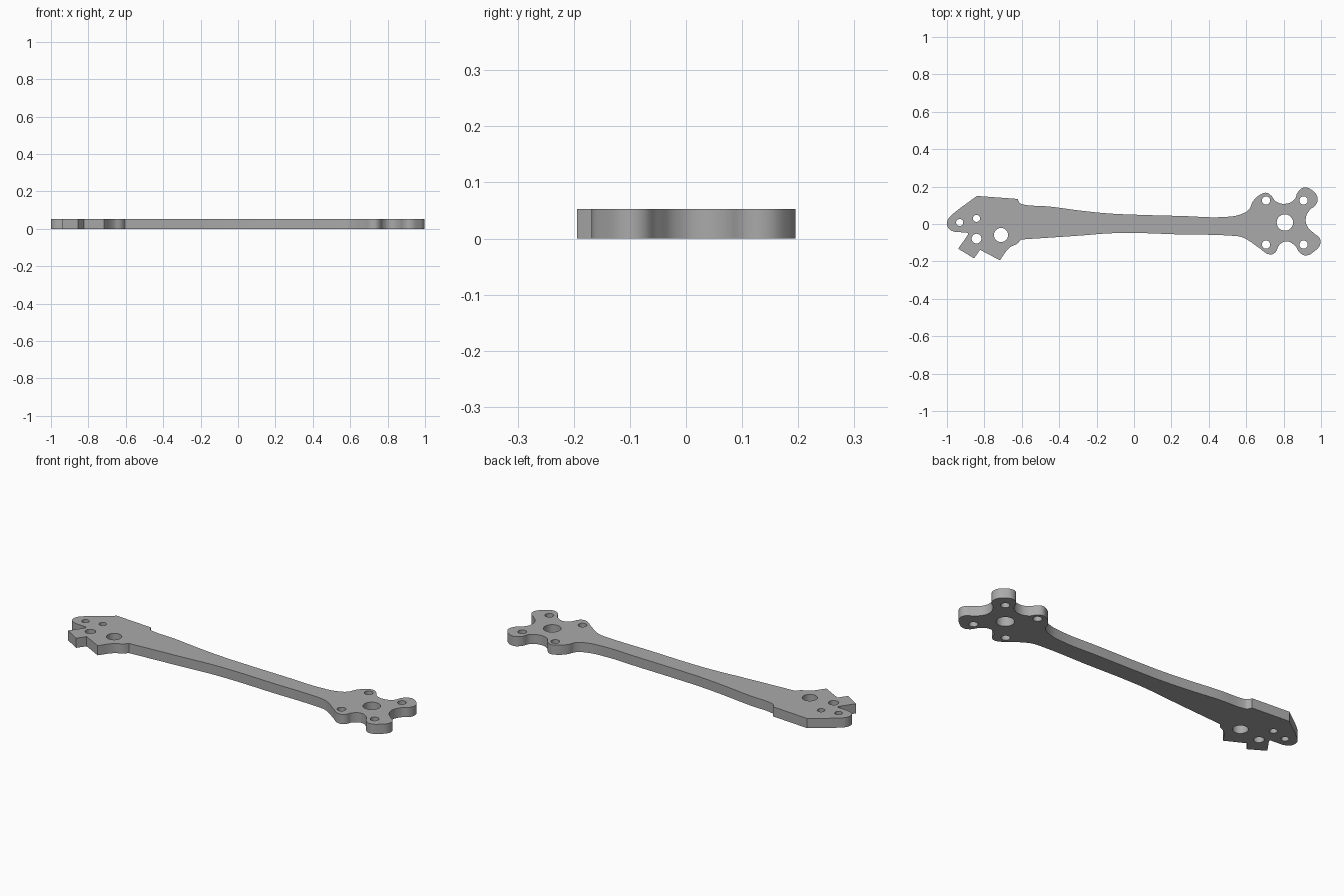
import bpy
import math

THICKNESS = 0.053

default_cube = bpy.data.objects.get("Cube")
if default_cube:
    bpy.data.objects.remove(default_cube, do_unlink=True)


def make_material(name, colour):
    material = bpy.data.materials.new(name)
    material.use_nodes = True
    material.diffuse_color = colour
    material.node_tree.nodes["Principled BSDF"].inputs["Base Color"].default_value = colour
    return material


def add_outline(curve, sections):
    """One closed bezier outline; each section is either smooth or made of sharp corners."""
    points = [(point, handle) for handle, section in sections for point in section]
    spline = curve.splines.new("BEZIER")
    spline.bezier_points.add(len(points) - 1)
    spline.use_cyclic_u = True
    spline.resolution_u = 6
    for knot, ((x, y), handle) in zip(spline.bezier_points, points):
        knot.co = (x, y, 0)
        knot.handle_left_type = knot.handle_right_type = handle


def add_hole(curve, x, y, radius, sides=32):
    spline = curve.splines.new("POLY")
    spline.points.add(sides - 1)
    spline.use_cyclic_u = True
    for i, point in enumerate(spline.points):
        angle = math.tau * i / sides
        point.co = (x + radius * math.cos(angle), y + radius * math.sin(angle), 0, 1)


SMOOTH, SHARP = "AUTO", "VECTOR"

# Clamp end: rounded tip, then the straight shoulder above
tip = [(-.973, -.037), (-.994, -.02), (-1, .003), (-.994, .026), (-.978, .045)]
shoulder = [(-.84, .15), (-.622, .134)]
step = [(-.612, .114), (-.595, .105)]

# Slender arm, back edge
arm_back = [(-.45, .093), (-.29, .072), (-.13, .056), (0, .05), (.25, .043), (.49, .038)]

# Motor plate: four rounded lugs with scooped gaps
plate = [
    (.565, .05), (.615, .078), (.635, .12), (.675, .157), (.708, .167), (.735, .15),
    (.757, .122), (.807, .108), (.857, .13), (.877, .172), (.91, .195), (.953, .18),
    (.981, .142), (.973, .104), (.937, .072), (.918, .025), (.93, -.018), (.963, -.05),
    (.994, -.078), (.995, -.11), (.963, -.147), (.92, -.168), (.888, -.155),
    (.86, -.115), (.813, -.093), (.775, -.115), (.757, -.15), (.73, -.163),
    (.665, -.125), (.62, -.093), (.575, -.07),
]

# Slender arm, front edge
arm_front = [(.51, -.062), (.25, -.056), (0, -.048), (-.13, -.05), (-.29, -.062)]

# Clamp end: notched front edge
scoop = [(-.605, -.083), (-.623, -.104), (-.663, -.125)]
notches = [(-.717, -.194), (-.823, -.138), (-.855, -.184), (-.94, -.132), (-.893, -.065)]
slot = [(-.888, -.05), (-.905, -.046)]

curve = bpy.data.curves.new("arm_plate", "CURVE")
curve.dimensions = "2D"
curve.fill_mode = "BOTH"
curve.extrude = THICKNESS / 2
add_outline(curve, [
    (SMOOTH, tip), (SHARP, shoulder), (SMOOTH, step), (SMOOTH, arm_back),
    (SMOOTH, plate), (SMOOTH, arm_front), (SHARP, scoop[:1]), (SMOOTH, scoop[1:]),
    (SHARP, notches), (SMOOTH, slot),
])

# Clamp bolt holes
add_hole(curve, -.932, .008, .019)
add_hole(curve, -.842, .03, .019)
add_hole(curve, -.842, -.078, .026)
add_hole(curve, -.711, -.059, .038)

# Motor shaft hole and its four bolt holes
add_hole(curve, .807, .008, .044)
for x in (.706, .907):
    for y in (.126, -.11):
        add_hole(curve, x, y, .022)

# Turn the filled profile into a mesh plate standing on the ground
arm = bpy.data.objects.new("arm_plate", curve)
bpy.context.collection.objects.link(arm)
bpy.ops.object.select_all(action="DESELECT")
arm.select_set(True)
bpy.context.view_layer.objects.active = arm
arm.location.z = THICKNESS / 2
bpy.ops.object.convert(target="MESH")
arm = bpy.context.view_layer.objects.active
bpy.ops.object.mode_set(mode="EDIT")
bpy.ops.mesh.select_all(action="SELECT")
bpy.ops.mesh.remove_doubles(threshold=0.0001)
bpy.ops.mesh.normals_make_consistent(inside=False)
bpy.ops.object.mode_set(mode="OBJECT")
bpy.ops.object.shade_smooth_by_angle(angle=math.radians(30))

arm.data.materials.clear()
arm.data.materials.append(make_material("plain grey", (0.4, 0.4, 0.4, 1)))
